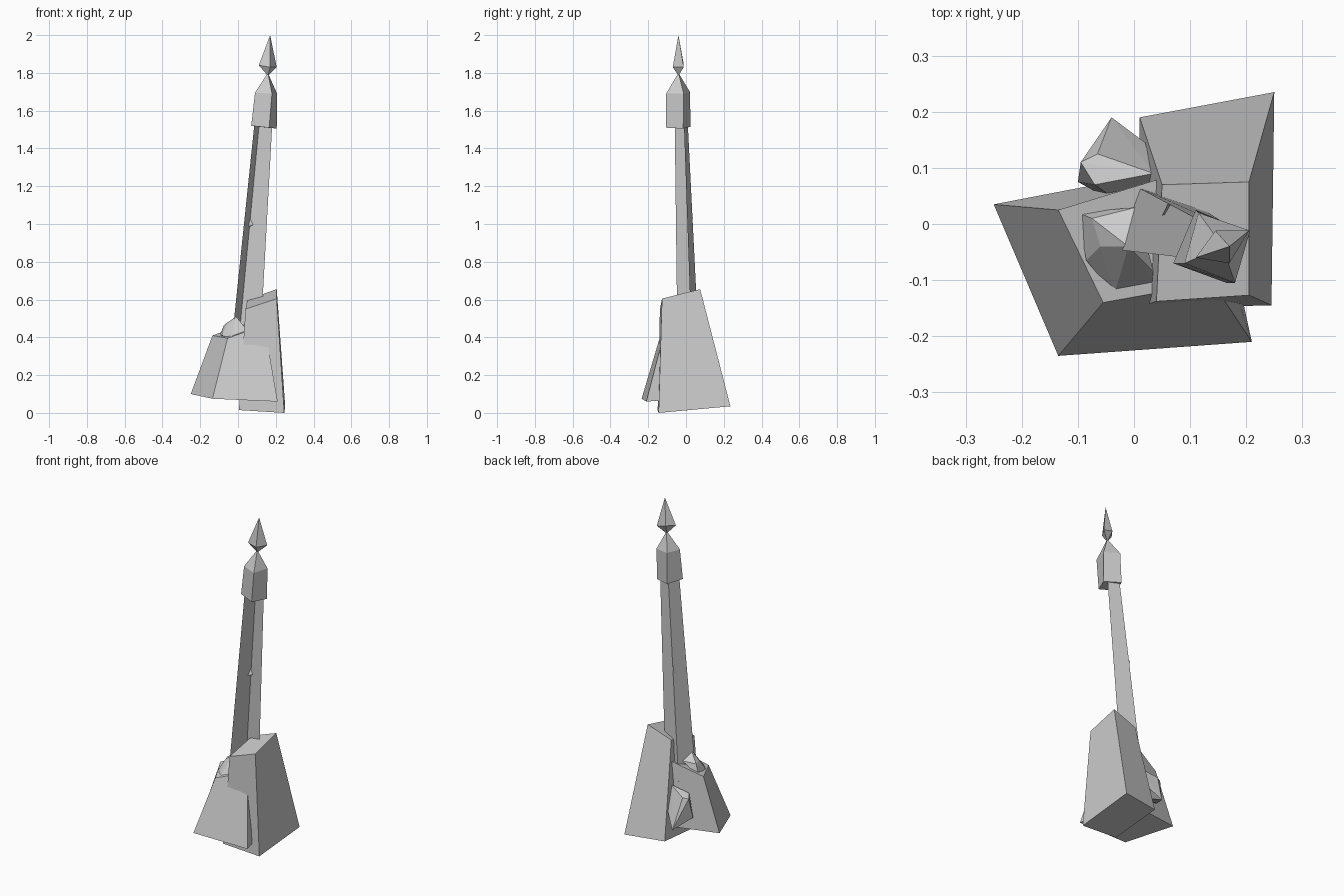
import bpy
import bmesh

cube = bpy.data.objects.get("Cube")
if cube:
    bpy.data.objects.remove(cube, do_unlink=True)

stone = bpy.data.materials.new("pale grey stone")
stone.use_nodes = True
GREY = (0.6, 0.6, 0.6, 1)
stone.diffuse_color = GREY
stone.node_tree.nodes["Principled BSDF"].inputs["Base Color"].default_value = GREY


def finish(name, bm):
    """Store a bmesh as a flat shaded stone object."""
    mesh = bpy.data.meshes.new(name)
    bm.to_mesh(mesh)
    bm.free()
    mesh.materials.append(stone)
    obj = bpy.data.objects.new(name, mesh)
    bpy.context.collection.objects.link(obj)
    return obj


def loft(name, rings, apex=None, foot=None):
    """Join four-sided rings; close each end with a point or a face."""
    bm = bmesh.new()
    loops = [[bm.verts.new(p) for p in ring] for ring in rings]
    n = len(loops[0])
    for low, high in zip(loops, loops[1:]):
        for i in range(n):
            j = (i + 1) % n
            bm.faces.new((low[i], low[j], high[j], high[i]))
    for loop, tip in ((loops[0], foot), (loops[-1], apex)):
        if tip:
            v = bm.verts.new(tip)
            for i in range(n):
                bm.faces.new((loop[i], loop[(i + 1) % n], v))
        else:
            bm.faces.new(loop)
    bmesh.ops.recalc_face_normals(bm, faces=bm.faces)
    return finish(name, bm)


def rock(name, points):
    """Faceted boulder as the convex hull of a few corners."""
    bm = bmesh.new()
    for p in points:
        bm.verts.new(p)
    result = bmesh.ops.convex_hull(bm, input=bm.verts)
    loose = {g for g in result["geom_interior"] if isinstance(g, bmesh.types.BMVert)}
    bmesh.ops.delete(bm, geom=list(loose), context="VERTS")
    bmesh.ops.recalc_face_normals(bm, faces=bm.faces)
    return finish(name, bm)


# Two tapering foundation blocks
loft("tall_base_block", [
    [(0.005, -0.15, 0.015), (0.245, -0.145, 0), (0.25, 0.235, 0.035), (0.01, 0.19, 0.04)],
    [(0.04, -0.138, 0.55), (0.205, -0.127, 0.605), (0.205, 0.075, 0.655), (0.05, 0.07, 0.60)],
])
loft("low_base_block", [
    [(-0.135, -0.235, 0.075), (0.21, -0.21, 0.06), (0.14, 0.11, 0.08), (-0.25, 0.035, 0.10)],
    [(-0.055, -0.14, 0.395), (0.14, -0.105, 0.465), (0.11, 0.10, 0.50), (-0.135, 0.025, 0.41)],
])

# Boulders resting against the low block
rock("back_boulder", [
    (-0.04, 0.19, 0.12), (-0.10, 0.075, 0.17), (-0.095, 0.11, 0.295),
    (-0.065, 0.125, 0.30), (0.02, 0.145, 0.20), (0.035, 0.09, 0.34),
    (-0.07, 0.07, 0.31), (0, 0.02, 0.20),
])
rock("top_boulder", [
    (-0.10, 0.02, 0.40), (-0.085, -0.065, 0.41), (-0.035, -0.125, 0.395),
    (0.04, -0.105, 0.43), (-0.075, 0.01, 0.465), (-0.06, -0.04, 0.465),
    (-0.01, -0.04, 0.51), (0.035, -0.085, 0.455), (0.005, 0.03, 0.47),
])

# Leaning shaft: an open pair of plates meeting at the back left corner
bm = bmesh.new()
low = [bm.verts.new(p) for p in ((-0.035, -0.045, 0.36), (0.002, 0.068, 0.36), (0.117, 0.03, 0.36))]
high = [bm.verts.new(p) for p in ((0.09, -0.06, 1.56), (0.115, 0.008, 1.56), (0.183, -0.012, 1.56))]
for i in range(2):
    bm.faces.new((low[i], high[i], high[i + 1], low[i + 1]))
finish("shaft", bm)

# Small chip on the shaft corner
rock("shaft_chip", [
    (0.05, 0.015, 0.985), (0.06, 0.036, 1.035), (0.08, 0.025, 0.995), (0.06, 0.034, 0.985),
])

# Capital with a pointed roof
loft("shaft_cap", [
    [(0.07, -0.07, 1.52), (0.165, -0.105, 1.51), (0.205, -0.015, 1.505), (0.11, 0.025, 1.515)],
    [(0.09, -0.07, 1.695), (0.18, -0.105, 1.69), (0.207, -0.012, 1.69), (0.115, 0.02, 1.70)],
], apex=(0.158, -0.04, 1.80))

# Slim faceted finial
loft("finial", [
    [(0.11, -0.06, 1.84), (0.17, -0.07, 1.83), (0.205, -0.012, 1.83), (0.145, -0.012, 1.845)],
], apex=(0.17, -0.04, 2.0), foot=(0.158, -0.04, 1.785))
